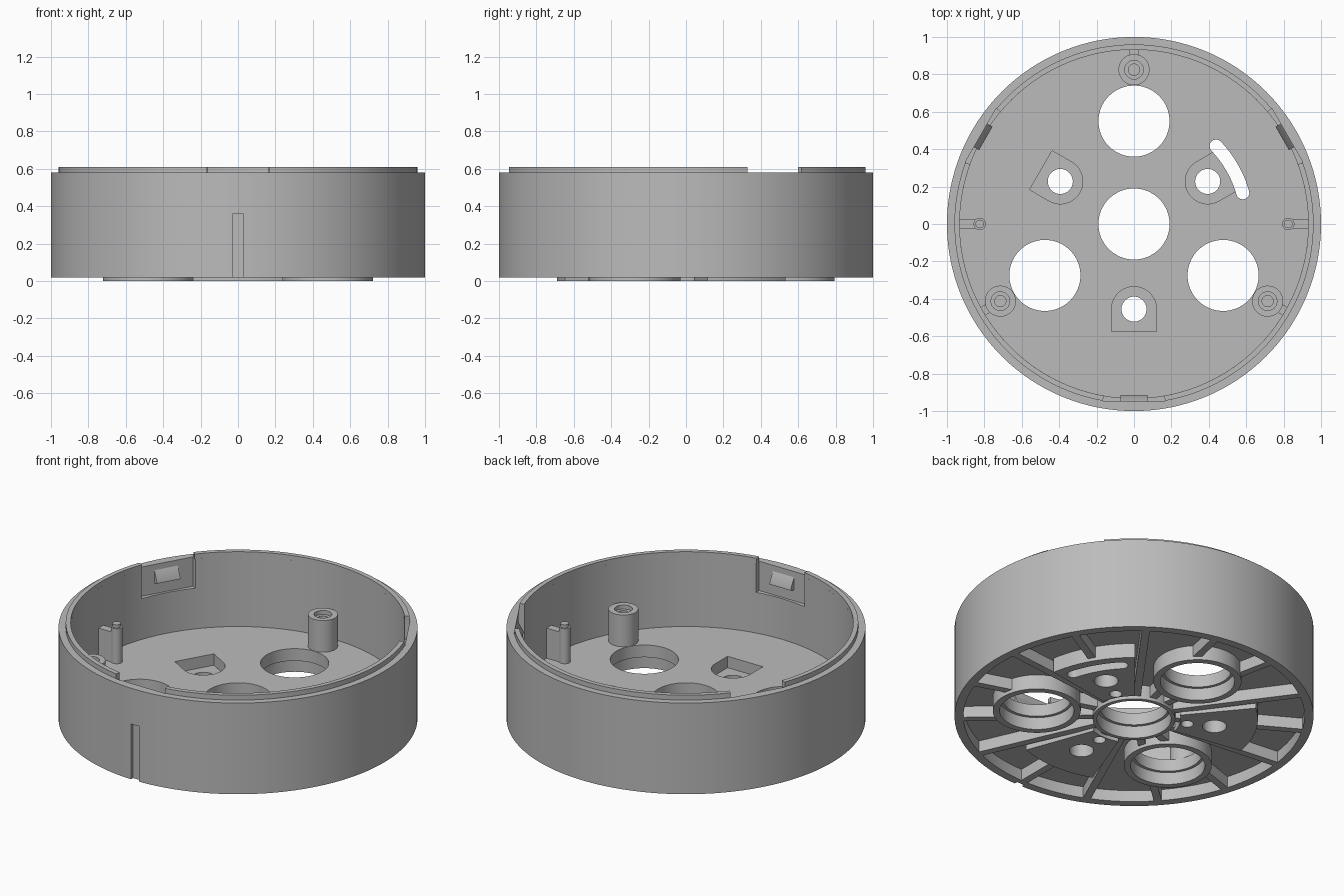
import bpy, bmesh
from math import sin, cos, radians
from mathutils import Matrix

if "Cube" in bpy.data.objects:
    bpy.data.objects.remove(bpy.data.objects["Cube"])

grey = bpy.data.materials.new("grey plastic")
grey.use_nodes = True
colour = (0.5, 0.5, 0.5, 1)
grey.diffuse_color = colour
grey.node_tree.nodes["Principled BSDF"].inputs["Base Color"].default_value = colour

THREE = (30, 150, 270)          # clips and fixing pads
POSTS = (90, 210, 330)          # screw posts and outer openings
FLOOR, CEILING, UNDER = 0.15, 0.09, 0.02


def polar(r, deg):
    return (r * cos(radians(deg)), r * sin(radians(deg)))


def arc(r, a, b, n, centre=(0, 0)):
    pts = [polar(r, a + (b - a) * i / n) for i in range(n + 1)]
    return [(x + centre[0], y + centre[1]) for x, y in pts]


def circle(r, centre=(0, 0), n=64):
    return arc(r, 0, 360, n, centre)[:-1]


def sector(r0, r1, a, b, n=24):
    return arc(r0, a, b, n) + arc(r1, b, a, n)


def bar(r0, r1, half):
    return [(r0, -half), (r1, -half), (r1, half), (r0, half)]


def turn(pts, deg):
    c, s = cos(radians(deg)), sin(radians(deg))
    return [(x * c - y * s, x * s + y * c) for x, y in pts]


def solid(name, prisms, matrix=Matrix()):
    """Extrude each (outline, low, high) into one mesh object."""
    bm = bmesh.new()
    for pts, low, high in prisms:
        bottom = [bm.verts.new((x, y, low)) for x, y in pts]
        top = [bm.verts.new((x, y, high)) for x, y in pts]
        bm.faces.new(bottom[::-1])
        bm.faces.new(top)
        for i in range(len(pts)):
            j = (i + 1) % len(pts)
            bm.faces.new((bottom[i], bottom[j], top[j], top[i]))
    bmesh.ops.recalc_face_normals(bm, faces=bm.faces)
    bm.transform(matrix)
    mesh = bpy.data.meshes.new(name)
    bm.to_mesh(mesh)
    bm.free()
    obj = bpy.data.objects.new(name, mesh)
    bpy.context.collection.objects.link(obj)
    mesh.materials.append(grey)
    return obj


def activate(obj):
    bpy.ops.object.select_all(action='DESELECT')
    obj.select_set(True)
    bpy.context.view_layer.objects.active = obj


def cut(obj, cutters):
    activate(obj)
    for cutter in cutters:
        mod = obj.modifiers.new("cut", 'BOOLEAN')
        mod.operation, mod.solver, mod.object = 'DIFFERENCE', 'EXACT', cutter
        bpy.ops.object.modifier_apply(modifier=mod.name)


parts, cutters = [], []


def cutter(name, prisms):
    obj = solid(name, prisms)
    obj.hide_render = True
    cutters.append(obj)
    return obj


# Openings through the floor
openings = [(0, 0)] + [polar(0.55, a) for a in POSTS]
bolts = [polar(0.455, a) for a in THREE]
slot = (arc(0.57, 16, 43.5, 16) + arc(0.035, 223.5, 43.5, 10, polar(0.605, 43.5))[1:-1]
        + arc(0.64, 43.5, 16, 16) + arc(0.035, 16, -164, 10, polar(0.605, 16))[1:-1])
holes = cutter("hole_cutter", [(circle(0.19, c), -1, 1) for c in openings]
               + [(circle(0.067, c, 32), -1, 1) for c in bolts])
slot_cut = cutter("slot_cutter", [(slot, -1, 1)])
steps = cutter("step_cutter", [(circle(0.207, c), -1, 0.075) for c in openings])
pilots = cutter("pilot_cutter", [(circle(0.035, polar(0.3, a), 24), -1, 0.07) for a in THREE])

# D-shaped nut pockets, flat side outwards
nut = arc(0.12, 90, 270, 24, (0.455, 0)) + [(0.575, -0.12), (0.575, 0.12)]
pockets = cutter("nut_pocket_cutter", [(turn(nut, a), 0.08, 0.3) for a in THREE])
floor_cuts = [holes, slot_cut, steps, pilots, pockets]

# Case body: hollow above the floor, shallow recess below it
inside = cutter("inside_cutter", [(circle(0.932, n=128), FLOOR, 1)])
below = cutter("below_cutter", [(circle(0.95, n=128), -1, CEILING)])
clips = cutter("clip_cutter", [(turn(bar(0.8, 0.947, 0.165), a), 0.4, 1) for a in THREE])
groove = cutter("groove_cutter", [(turn(bar(0.98, 1.1, 0.028), -90), -1, 0.36)])
body = solid("case_body", [(circle(1, n=128), UNDER, 0.58)])
cut(body, [inside, below, clips, groove] + floor_cuts)
parts.append(body)

# Raised lip, interrupted at the three clips
parts.append(solid("rim_lip", [(sector(0.932, 0.96, a + 10, a + 110, 36), 0.58, 0.61)
                               for a in THREE]))

# Wedge-shaped clip catches
wedge = [(0.95, 0.55), (0.915, 0.485), (0.915, 0.475), (0.95, 0.465)]
upright = Matrix(((1, 0, 0, 0), (0, 0, 1, 0), (0, 1, 0, 0), (0, 0, 0, 1)))
for a in THREE:
    parts.append(solid("clip_catch", [(wedge, -0.072, 0.072)],
                       Matrix.Rotation(radians(a), 4, 'Z') @ upright))

# Underside ribs, collars and fixing pads
ribs = solid("underside_ribs", [(turn(bar(0.2, 0.96, 0.022), 6 + 24 * k), UNDER, 0.1)
                                for k in range(15)])
collars = solid("opening_collars", [(circle(0.23 if i == 0 else 0.245, c), 0, 0.1)
                                    for i, c in enumerate(openings)])
pads = solid("fixing_pads", [(sector(0.26, 0.69, a - 20.5, a + 20.5), 0, 0.1) for a in THREE])
for obj in (ribs, collars, pads):
    cut(obj, floor_cuts)
    parts.append(obj)

# Screw posts with stepped bores and webs to the wall
bores = cutter("bore_cutter", [(circle(0.03, polar(0.825, a), 24), 0.2, 1) for a in POSTS])
mouths = cutter("bore_mouth_cutter", [(circle(0.05, polar(0.825, a), 24), 0.32, 1) for a in POSTS])
posts = solid("screw_posts", [(circle(0.083, polar(0.825, a), 40), 0.14, 0.345) for a in POSTS])
cut(posts, [bores, mouths])
parts.append(posts)
parts.append(solid("post_webs", [(turn(bar(0.9, 0.94, 0.025), a), 0.14, 0.32) for a in POSTS]))

# Locating pins with narrow tips and wall fins
for a in (0, 180):
    c = polar(0.825, a)
    parts.append(solid("locating_pin", [(circle(0.033, c, 24), 0.14, 0.365),
                                        (circle(0.023, c, 24), 0.365, 0.385)]))
    parts.append(solid("pin_fin", [(turn(bar(0.84, 0.94, 0.024), a), 0.14, 0.335)]))

for obj in parts:
    activate(obj)
    bpy.ops.object.shade_smooth_by_angle(angle=radians(30))
for obj in cutters:
    bpy.data.objects.remove(obj)
